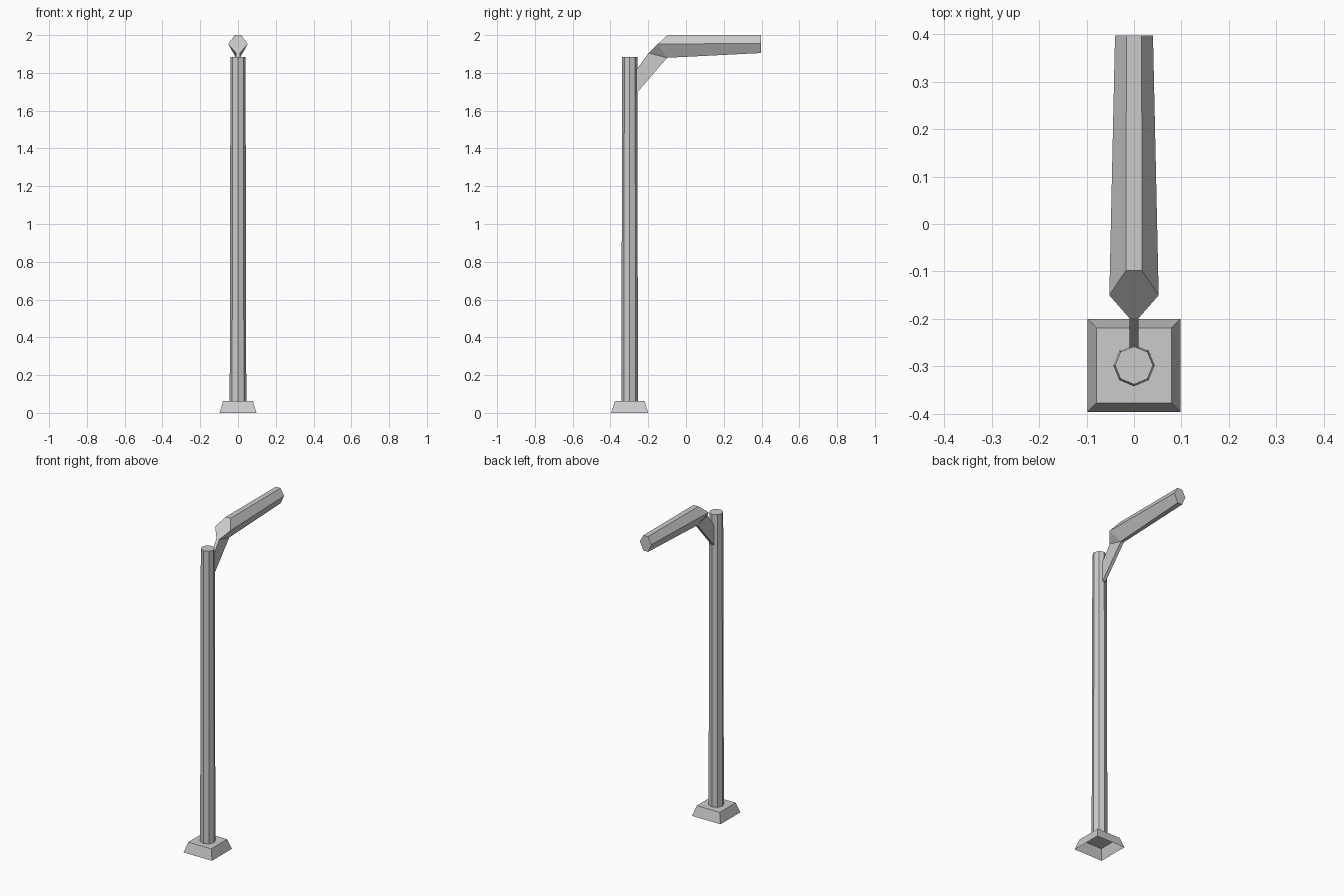
import bpy, bmesh, math

cube = bpy.data.objects.get("Cube")
if cube:
    bpy.data.objects.remove(cube, do_unlink=True)

grey = bpy.data.materials.new("light grey metal")
grey.use_nodes = True
colour = (0.6, 0.6, 0.6, 1)
grey.diffuse_color = colour
grey.node_tree.nodes["Principled BSDF"].inputs["Base Color"].default_value = colour

POLE_Y = -0.298


def loft(name, rings, cap_start=True, cap_end=True):
    """Skin matching rings of points into a flat-shaded object."""
    bm = bmesh.new()
    loops = [[bm.verts.new(p) for p in ring] for ring in rings]
    for a, b in zip(loops, loops[1:]):
        n = len(a)
        for i in range(n):
            j = (i + 1) % n
            bm.faces.new((a[i], a[j], b[j], b[i]))
    if cap_start:
        bm.faces.new(loops[0][::-1])
    if cap_end:
        bm.faces.new(loops[-1])
    bmesh.ops.recalc_face_normals(bm, faces=bm.faces)
    mesh = bpy.data.meshes.new(name)
    bm.to_mesh(mesh)
    bm.free()
    mesh.materials.append(grey)
    obj = bpy.data.objects.new(name, mesh)
    bpy.context.collection.objects.link(obj)
    return obj


def ring(sides, radius, z, turn=0.0):
    angles = [turn + math.tau * i / sides for i in range(sides)]
    return [(radius * math.cos(a), POLE_Y + radius * math.sin(a), z) for a in angles]


def hexagon(top, middle, bottom):
    """Mirrored six-sided section from (half width, y, z) triples."""
    right = [(-w, y, z) for w, y, z in (bottom, middle, top)]
    return [top, middle, bottom] + right


def bar(half_width, outline):
    return [[(x, y, z) for y, z in outline] for x in (-half_width, half_width)]


# Tapered square foot, hollow underneath
corner = math.sqrt(2)
loft("base", [ring(4, 0.098 * corner, 0, math.pi / 4),
              ring(4, 0.079 * corner, 0.062, math.pi / 4)], cap_start=False)

# Slightly tapered octagonal pole
loft("pole", [ring(8, 0.044, 0.062), ring(8, 0.040, 1.885)], cap_start=False)

# Thin diagonal arm joining the pole to the lamp
loft("arm", bar(0.01, [(-0.264, 1.815), (-0.198, 1.905), (-0.1, 1.88), (-0.264, 1.69)]))

# Six-sided lamp head with a slanted rear end
loft("lamp_head", [
    hexagon((0.017, -0.098, 2.0), (0.052, -0.15, 1.952), (0.01, -0.198, 1.905)),
    hexagon((0.017, -0.098, 2.0), (0.052, -0.15, 1.952), (0.01, -0.1, 1.88)),
    hexagon((0.016, 0.397, 2.0), (0.04, 0.397, 1.957), (0.016, 0.397, 1.905)),
])

# Weld the coincident rear points of the lamp head
head = bpy.data.objects["lamp_head"].data
bm = bmesh.new()
bm.from_mesh(head)
bmesh.ops.remove_doubles(bm, verts=bm.verts, dist=0.001)
bmesh.ops.recalc_face_normals(bm, faces=bm.faces)
bm.to_mesh(head)
bm.free()
